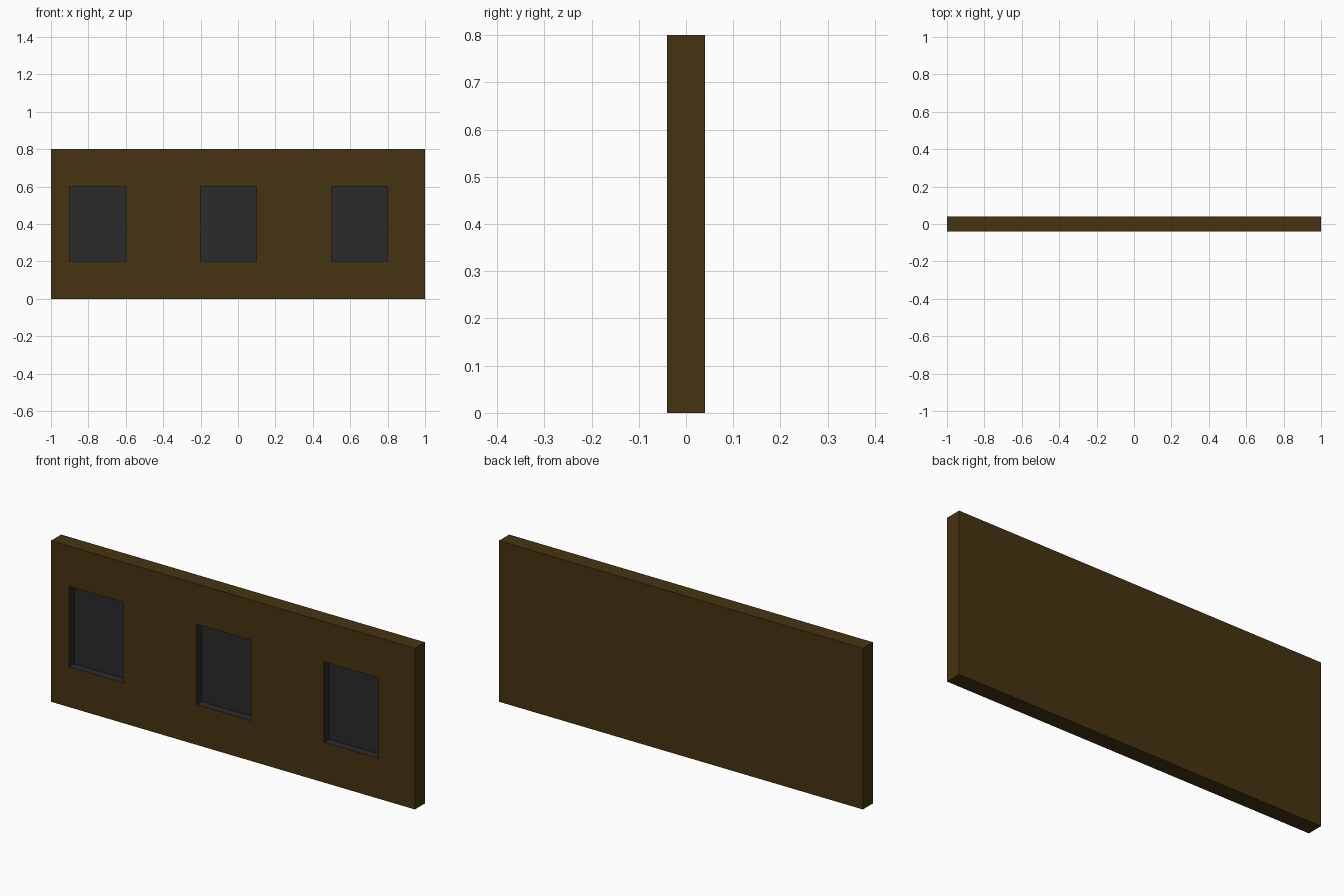
import bpy

if "Cube" in bpy.data.objects:
    bpy.data.objects.remove(bpy.data.objects["Cube"])

WIDTH, THICK, HEIGHT = 2.0, 0.08, 0.8
DEPTH = 0.04


def material(name, color):
    mat = bpy.data.materials.new(name)
    mat.diffuse_color = (*color, 1.0)
    mat.use_nodes = True
    mat.node_tree.nodes["Principled BSDF"].inputs["Base Color"].default_value = mat.diffuse_color
    return mat


def box(name, lo, hi, mat):
    centre = [(a + b) / 2 for a, b in zip(lo, hi)]
    bpy.ops.mesh.primitive_cube_add(size=1, location=centre)
    obj = bpy.context.object
    obj.name = name
    obj.scale = [b - a for a, b in zip(lo, hi)]
    bpy.ops.object.transform_apply(location=True, rotation=False, scale=True)
    obj.data.materials.append(mat)
    return obj


wood = material("dark_wood", (0.062, 0.034, 0.006))
grey = material("dark_grey", (0.024, 0.024, 0.024))

# Solid wall panel
front = -THICK / 2
panel = box("wall_panel", (-WIDTH / 2, front, 0), (WIDTH / 2, -front, HEIGHT), wood)

# Three shallow window recesses, whose faces take the grey material
for i, x in enumerate((-0.9, -0.2, 0.5)):
    cutter = box(f"window_cutter_{i + 1}", (x, front - 0.05, 0.2),
                 (x + 0.3, front + DEPTH, 0.6), grey)
    cutter.hide_render = True
    mod = panel.modifiers.new("window_recess", 'BOOLEAN')
    mod.operation = 'DIFFERENCE'
    mod.solver = 'EXACT'
    mod.material_mode = 'TRANSFER'
    mod.object = cutter
    bpy.context.view_layer.objects.active = panel
    bpy.ops.object.modifier_apply(modifier=mod.name)
    bpy.data.objects.remove(cutter, do_unlink=True)
